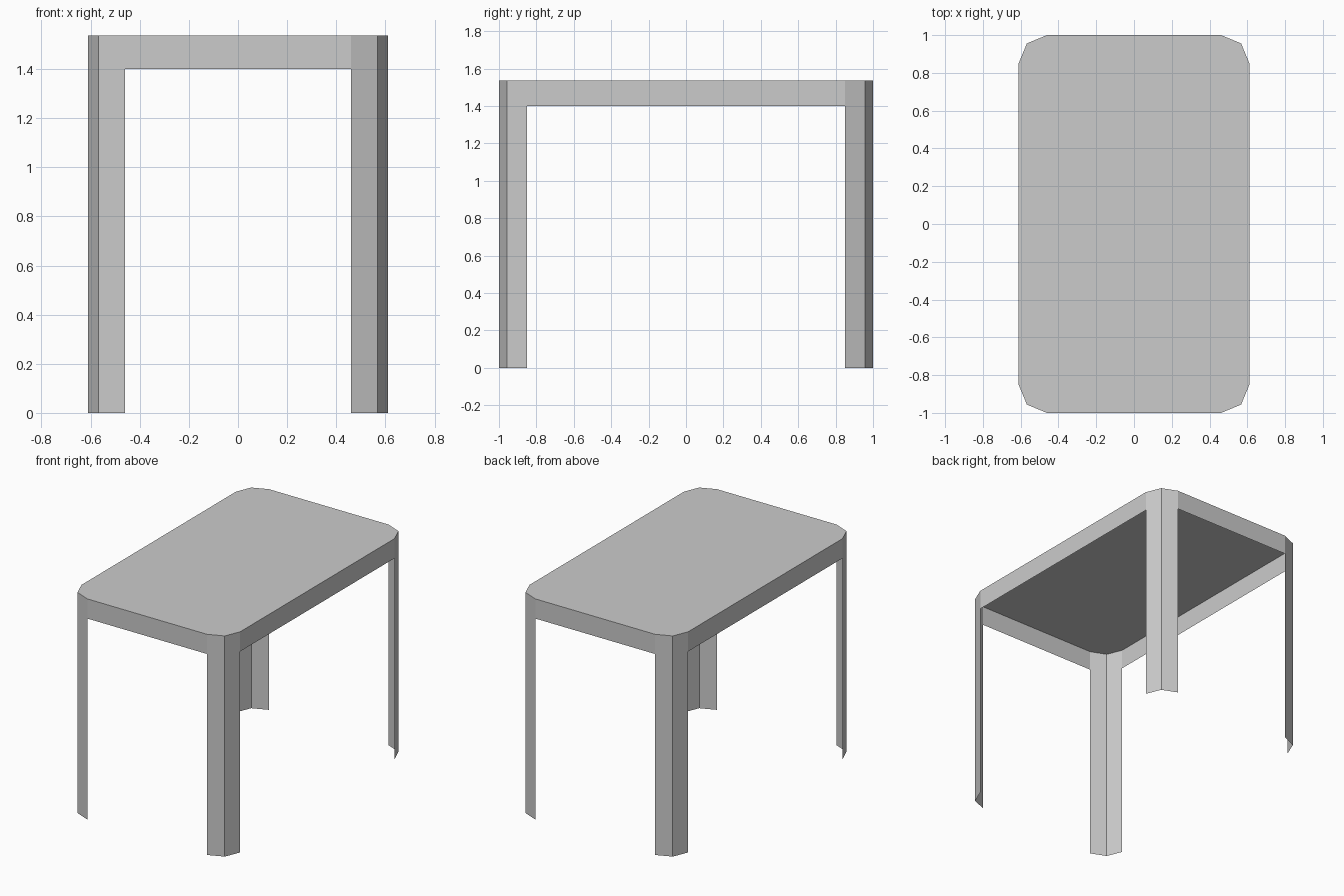
import bpy
import math

if "Cube" in bpy.data.objects:
    bpy.data.objects.remove(bpy.data.objects["Cube"])

HALF_X, HALF_Y = 0.611, 1.0      # half width and half length of the table
RADIUS = 0.15                    # corner rounding
TOP_Z, APRON_Z = 1.537, 1.40     # top surface and lower edge of the apron


def corner(sx, sy):
    """Three plan points of one two-sided rounded corner."""
    pts = []
    for i in range(3):
        a = math.radians(45 * i)
        pts.append((sx * (HALF_X - RADIUS + RADIUS * math.cos(a)),
                    sy * (HALF_Y - RADIUS + RADIUS * math.sin(a))))
    # reverse mirrored corners so the outline always runs counter-clockwise
    return pts if sx * sy > 0 else pts[::-1]


def add_mesh(name, verts, faces):
    mesh = bpy.data.meshes.new(name)
    mesh.from_pydata(verts, [], faces)
    mesh.update()
    obj = bpy.data.objects.new(name, mesh)
    bpy.context.collection.objects.link(obj)
    return obj


def wall(name, path, z0, z1):
    """Thin upright sheet following a plan path, facing outward."""
    n = len(path)
    verts = [(x, y, z) for z in (z0, z1) for x, y in path]
    faces = [(i, i + 1, n + i + 1, n + i) for i in range(n - 1)]
    return add_mesh(name, verts, faces)


corners = [corner(sx, sy) for sx, sy in ((1, 1), (-1, 1), (-1, -1), (1, -1))]

# Table top: one flat sheet with rounded corners
outline = [p for c in corners for p in c]
add_mesh("table_top", [(x, y, TOP_Z) for x, y in outline],
         [tuple(range(len(outline)))])

# Folded corner legs, running from the floor to the top
leg_names = ("back_right_leg", "back_left_leg", "front_left_leg", "front_right_leg")
for name, c in zip(leg_names, corners):
    wall(name, c, 0, TOP_Z)

# Apron strips joining neighbouring legs
apron_names = ("back_apron", "left_apron", "front_apron", "right_apron")
for i, name in enumerate(apron_names):
    wall(name, [corners[i][-1], corners[(i + 1) % 4][0]], APRON_Z, TOP_Z)
